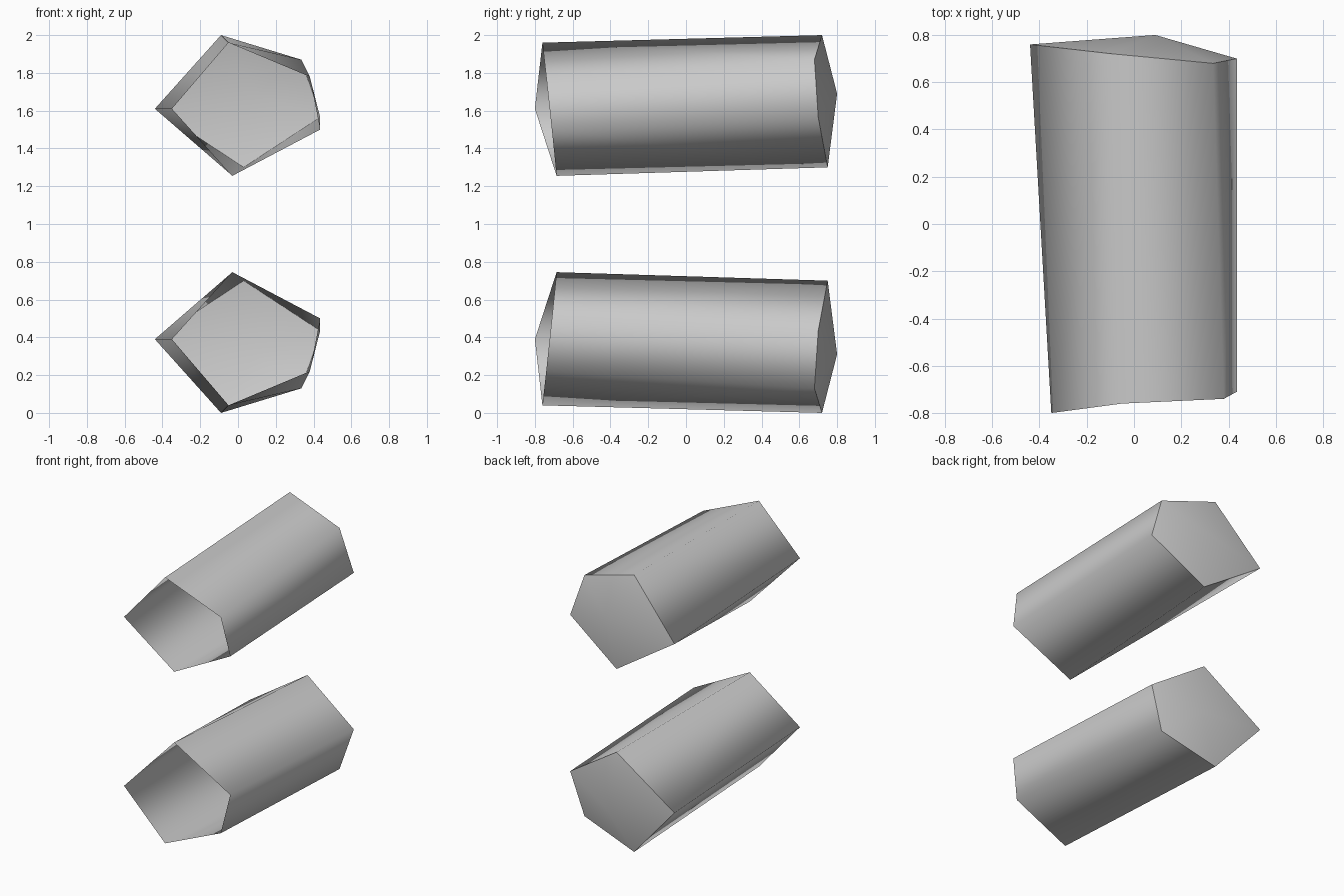
import bpy
import bmesh

cube = bpy.data.objects.get("Cube")
if cube:
    bpy.data.objects.remove(cube, do_unlink=True)

grey = bpy.data.materials.new("plain grey")
grey.use_nodes = True
grey.diffuse_color = (0.6, 0.6, 0.6, 1)
grey.node_tree.nodes["Principled BSDF"].inputs["Base Color"].default_value = (0.6, 0.6, 0.6, 1)

# Five-sided rings: left, top, upper right, lower right, bottom
FRONT_RIM = [(-0.35, -0.80, 1.61), (-0.05, -0.76, 1.96), (0.38, -0.74, 1.78),
             (0.435, -0.71, 1.50), (-0.03, -0.685, 1.255)]
BACK_RIM = [(-0.44, 0.76, 1.61), (-0.09, 0.72, 2.00), (0.335, 0.68, 1.87),
            (0.435, 0.70, 1.565), (0.03, 0.75, 1.30)]
CAP_TIP = (0.09, 0.80, 1.69)


def build_tube(name, flipped):
    """Open-fronted tube with a shallow pointed back cap."""
    def place(p):
        return (p[0], p[1], 2 - p[2]) if flipped else p

    bm = bmesh.new()
    front = [bm.verts.new(place(p)) for p in FRONT_RIM]
    back = [bm.verts.new(place(p)) for p in BACK_RIM]
    tip = bm.verts.new(place(CAP_TIP))
    count = len(front)
    for i in range(count):
        j = (i + 1) % count
        # Side wall, then its wedge of the back cap
        bm.faces.new((front[i], back[i], back[j], front[j]))
        bm.faces.new((back[i], tip, back[j]))
    if flipped:
        bmesh.ops.reverse_faces(bm, faces=bm.faces[:])

    # Rounded shading on walls and cap, with a crisp edge between them
    for face in bm.faces:
        face.smooth = True
    for edge in bm.edges:
        if edge.verts[0] in back and edge.verts[1] in back:
            edge.smooth = False

    mesh = bpy.data.meshes.new(name)
    bm.to_mesh(mesh)
    bm.free()
    mesh.materials.append(grey)
    bpy.context.collection.objects.link(bpy.data.objects.new(name, mesh))


build_tube("upper_tube", False)
build_tube("lower_tube", True)
